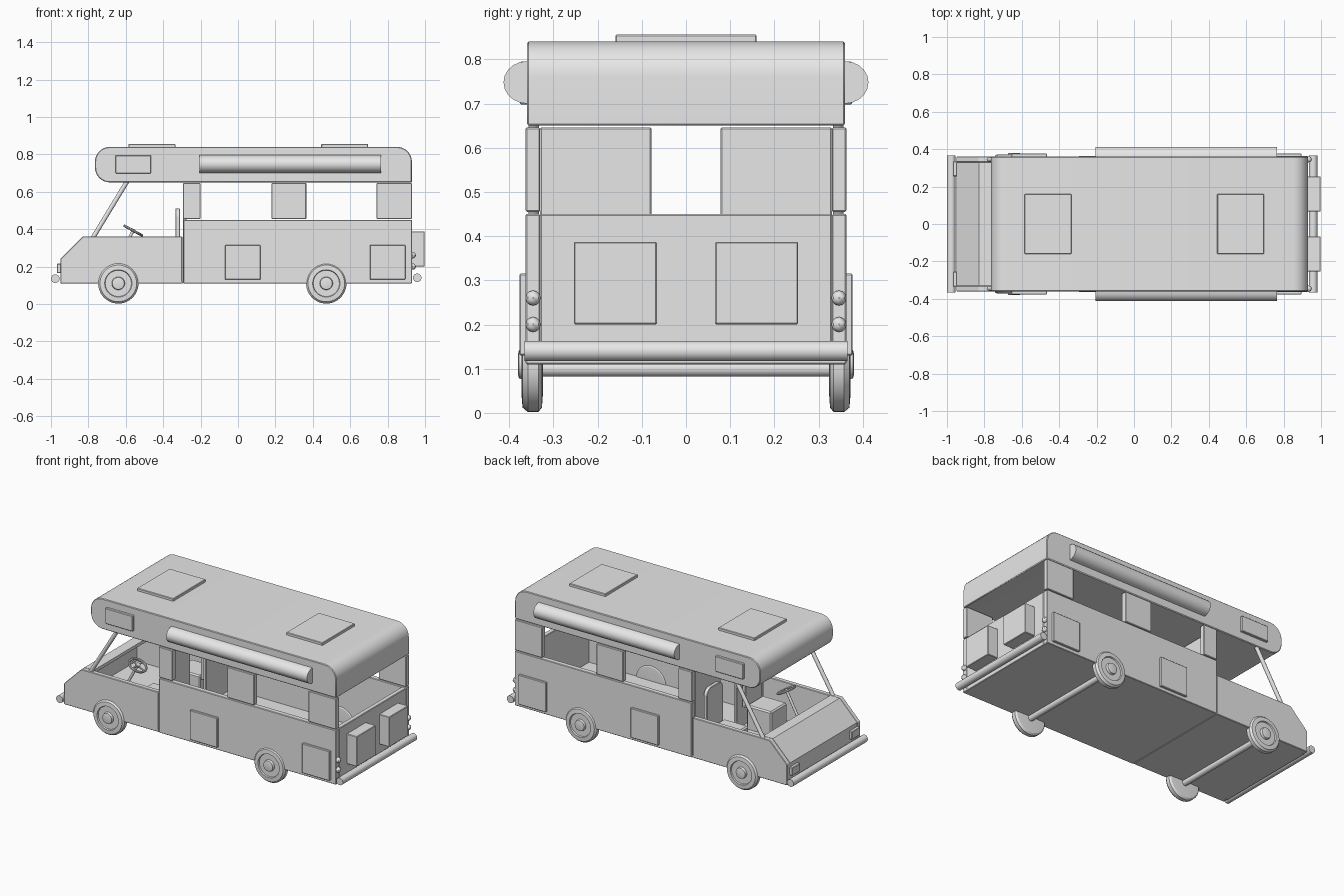
import bpy, bmesh
from math import pi, sin, cos
from mathutils import Vector, Matrix

cube = bpy.data.objects.get("Cube")
if cube:
    bpy.data.objects.remove(cube, do_unlink=True)

grey = bpy.data.materials.new("plain_grey")
grey.use_nodes = True
grey.diffuse_color = (0.8, 0.8, 0.8, 1)
grey.node_tree.nodes["Principled BSDF"].inputs["Base Color"].default_value = (0.8, 0.8, 0.8, 1)


def finish(name, bm, bevel=0.0, smooth=False):
    bmesh.ops.recalc_face_normals(bm, faces=bm.faces)
    mesh = bpy.data.meshes.new(name)
    bm.to_mesh(mesh)
    bm.free()
    mesh.materials.append(grey)
    ob = bpy.data.objects.new(name, mesh)
    bpy.context.collection.objects.link(ob)
    if bevel:
        mod = ob.modifiers.new("bevel", 'BEVEL')
        mod.width, mod.segments, mod.limit_method = bevel, 1, 'ANGLE'
    if smooth:
        bpy.ops.object.select_all(action='DESELECT')
        ob.select_set(True)
        bpy.context.view_layer.objects.active = ob
        bpy.ops.object.shade_smooth_by_angle(angle=0.6)
    return ob


def box(name, x, y, z, bevel=0.003):
    """Box from three (low, high) ranges."""
    bm = bmesh.new()
    lo, hi = Vector(map(min, (x, y, z))), Vector(map(max, (x, y, z)))
    bmesh.ops.create_cube(bm, size=1, matrix=Matrix.Translation((lo + hi) / 2) @ Matrix.Diagonal((*(hi - lo), 1)))
    return finish(name, bm, bevel)


def prism(name, outline, y0, y1, bevel=0.0, smooth=False):
    """Outline in x and z, extruded along y."""
    bm = bmesh.new()
    face = bm.faces.new([bm.verts.new((x, y0, z)) for x, z in outline])
    new = bmesh.ops.extrude_face_region(bm, geom=[face])["geom"]
    bmesh.ops.translate(bm, vec=(0, y1 - y0, 0), verts=[v for v in new if isinstance(v, bmesh.types.BMVert)])
    return finish(name, bm, bevel, smooth)


def rod(name, a, b, r, sides=16):
    a, b = Vector(a), Vector(b)
    d = b - a
    bm = bmesh.new()
    mat = Matrix.Translation((a + b) / 2) @ d.to_track_quat('Z', 'Y').to_matrix().to_4x4()
    bmesh.ops.create_cone(bm, cap_ends=True, segments=sides, radius1=r, radius2=r, depth=d.length, matrix=mat)
    return finish(name, bm, 0, True)


def lathe(name, profile, matrix, steps=40):
    """Spin (radius, height) points around local z."""
    bm = bmesh.new()
    rings = [[bm.verts.new((r * cos(2 * pi * i / steps), r * sin(2 * pi * i / steps), h))
              for i in range(steps)] for r, h in profile]
    for a, b in zip(rings, rings[1:]):
        for i in range(steps):
            j = (i + 1) % steps
            bm.faces.new((a[i], a[j], b[j], b[i]))
    bm.faces.new(rings[0])
    bm.faces.new(rings[-1])
    bmesh.ops.transform(bm, matrix=matrix, verts=bm.verts)
    return finish(name, bm, 0, True)


def arc(cx, cz, r, start, end, n=8):
    return [(cx + r * cos(start + (end - start) * i / n), cz + r * sin(start + (end - start) * i / n))
            for i in range(n + 1)]


W = 0.36      # half width
T = 0.03      # wall thickness
FLOOR = 0.11
SPLIT = -0.295

# Floor, rear wall and cab nose
box("living_floor", (SPLIT, 0.93), (-W, W), (FLOOR, FLOOR + 0.012))
box("cab_floor", (-0.94, SPLIT), (-W, W), (FLOOR, FLOOR + 0.012))
box("rear_wall", (0.9, 0.93), (-W + T, W - T), (FLOOR, 0.45))
nose = [(-0.95, FLOOR), (-0.95, 0.24), (-0.83, 0.36), (-0.765, 0.36),
        (-0.765, 0.34), (-0.82, 0.34), (-0.93, 0.23), (-0.93, FLOOR)]
prism("nose_and_hood", nose, -W + T, W - T)

# Roof pod with rounded ends
pod = (arc(-0.685, 0.76, 0.08, pi / 2, pi) + arc(-0.685, 0.73, 0.08, pi, 1.5 * pi)
       + [(0.93, 0.65)] + arc(0.85, 0.76, 0.08, 0, pi / 2))
prism("roof_pod", pod, -W, W, 0.004, True)
for i, x in enumerate((-0.585, 0.445)):
    box(f"roof_hatch_{i}", (x, x + 0.25), (-0.16, 0.16), (0.835, 0.856))

# Wheel profile: radius against distance from the inner face
wheel = [(0.07, 0), (0.098, 0.002), (0.108, 0.01), (0.108, 0.034), (0.098, 0.046), (0.073, 0.048),
         (0.07, 0.04), (0.035, 0.04), (0.032, 0.054), (0.024, 0.056)]

for s, side in ((-1, "right"), (1, "left")):
    out = s * W
    # Side walls
    cab = [(-0.95, FLOOR), (-0.95, 0.24), (-0.83, 0.36), (SPLIT - 0.003, 0.36), (SPLIT - 0.003, FLOOR)]
    prism(f"cab_wall_{side}", cab, s * (W - T), out, 0.003)
    box(f"living_wall_{side}", (SPLIT + 0.003, 0.93), (s * (W - T), s * (W + 0.003)), (FLOOR, 0.45))
    # Pillars between the windows
    for i, (x0, x1) in enumerate(((SPLIT, -0.2), (0.18, 0.365), (0.74, 0.93))):
        box(f"window_pillar_{side}_{i}", (x0, x1), (s * (W - T), s * (W + 0.003)), (0.455, 0.646))
    rod(f"windscreen_pillar_{side}", (-0.775, s * 0.345, 0.355), (-0.59, s * 0.345, 0.66), 0.012)
    # Partition behind the cab, with a doorway left in the middle
    box(f"partition_{side}", (SPLIT, SPLIT + 0.02), (s * 0.078, s * (W - T)), (FLOOR, 0.646))
    # Side details
    for i, (x0, x1) in enumerate(((-0.07, 0.12), (0.705, 0.895))):
        box(f"locker_door_{side}_{i}", (x0, x1), (s * 0.355, s * 0.377), (0.13, 0.315))
    box(f"pod_window_{side}", (-0.655, -0.465), (s * 0.35, s * 0.376), (0.698, 0.795))
    bm = bmesh.new()
    half = [(out + s * 0.053 * sin(a * pi / 10), 0.748 + 0.048 * cos(a * pi / 10)) for a in range(11)]
    face = bm.faces.new([bm.verts.new((-0.207, y, z)) for y, z in half])
    new = bmesh.ops.extrude_face_region(bm, geom=[face])["geom"]
    bmesh.ops.translate(bm, vec=(0.972, 0, 0), verts=[v for v in new if isinstance(v, bmesh.types.BMVert)])
    finish(f"awning_{side}", bm, 0, True)
    # Rear boxes, tail lights and headlights
    box(f"rear_box_{side}", (0.925, 0.998), (s * 0.066, s * 0.254), (0.2, 0.387))
    for z in (0.2, 0.26):
        bm = bmesh.new()
        bmesh.ops.create_uvsphere(bm, u_segments=8, v_segments=6, radius=0.017,
                                  matrix=Matrix.Translation((0.934, s * 0.346, z)))
        finish(f"tail_light_{side}_{z}", bm, 0, True)
    box(f"headlight_{side}", (-0.968, -0.94), (s * 0.255, s * 0.335), (0.165, 0.215))
    # Wheels
    for x, end in ((-0.64, "front"), (0.472, "rear")):
        m = Matrix.Translation((x, s * 0.324, 0.11)) @ Matrix.Rotation(-s * pi / 2, 4, 'X')
        lathe(f"{end}_wheel_{side}", wheel, m)
    # Seats
    box(f"seat_base_{side}", (-0.51, -0.34), (s * 0.11, s * 0.27), (FLOOR, 0.27), 0.008)
    bm = bmesh.new()
    back = arc(0.225, 0.465, 0.045, 0, pi / 2) + arc(0.155, 0.465, 0.045, pi / 2, pi) + [(0.11, 0.25), (0.27, 0.25)]
    face = bm.faces.new([bm.verts.new((-0.335, s * y, z)) for y, z in back])
    new = bmesh.ops.extrude_face_region(bm, geom=[face])["geom"]
    bmesh.ops.translate(bm, vec=(0.025, 0, 0), verts=[v for v in new if isinstance(v, bmesh.types.BMVert)])
    finish(f"seat_back_{side}", bm, 0.003)

# Axles and bumpers
for x, end in ((-0.64, "front"), (0.472, "rear")):
    rod(f"{end}_axle", (x, -0.34, 0.1), (x, 0.34, 0.1), 0.018)
rod("front_bumper", (-0.977, -0.366, 0.135), (-0.977, 0.366, 0.135), 0.023)
rod("rear_bumper", (0.958, -0.366, 0.14), (0.958, 0.366, 0.14), 0.023)

# Steering wheel: ring, hub, spokes and column
hub = Vector((-0.56, -0.19, 0.392))
axis = Vector((0.48, 0, 0.88)).normalized()
along = Vector((axis.z, 0, -axis.x))
tilt = Matrix.Translation(hub) @ axis.to_track_quat('Z', 'Y').to_matrix().to_4x4()
bpy.ops.mesh.primitive_torus_add(major_segments=28, minor_segments=8, major_radius=0.053, minor_radius=0.007)
ring = bpy.context.object
ring.name = "steering_ring"
ring.matrix_world = tilt
ring.data.materials.append(grey)
bpy.ops.object.shade_smooth_by_angle(angle=0.6)
rod("steering_hub", hub - axis * 0.008, hub + axis * 0.008, 0.014)
for i, d in enumerate((along, Vector((0, 1, 0)))):
    rod(f"steering_spoke_{i}", hub - d * 0.05, hub + d * 0.05, 0.005, 8)
rod("steering_column", hub, hub - axis * 0.31, 0.008)
